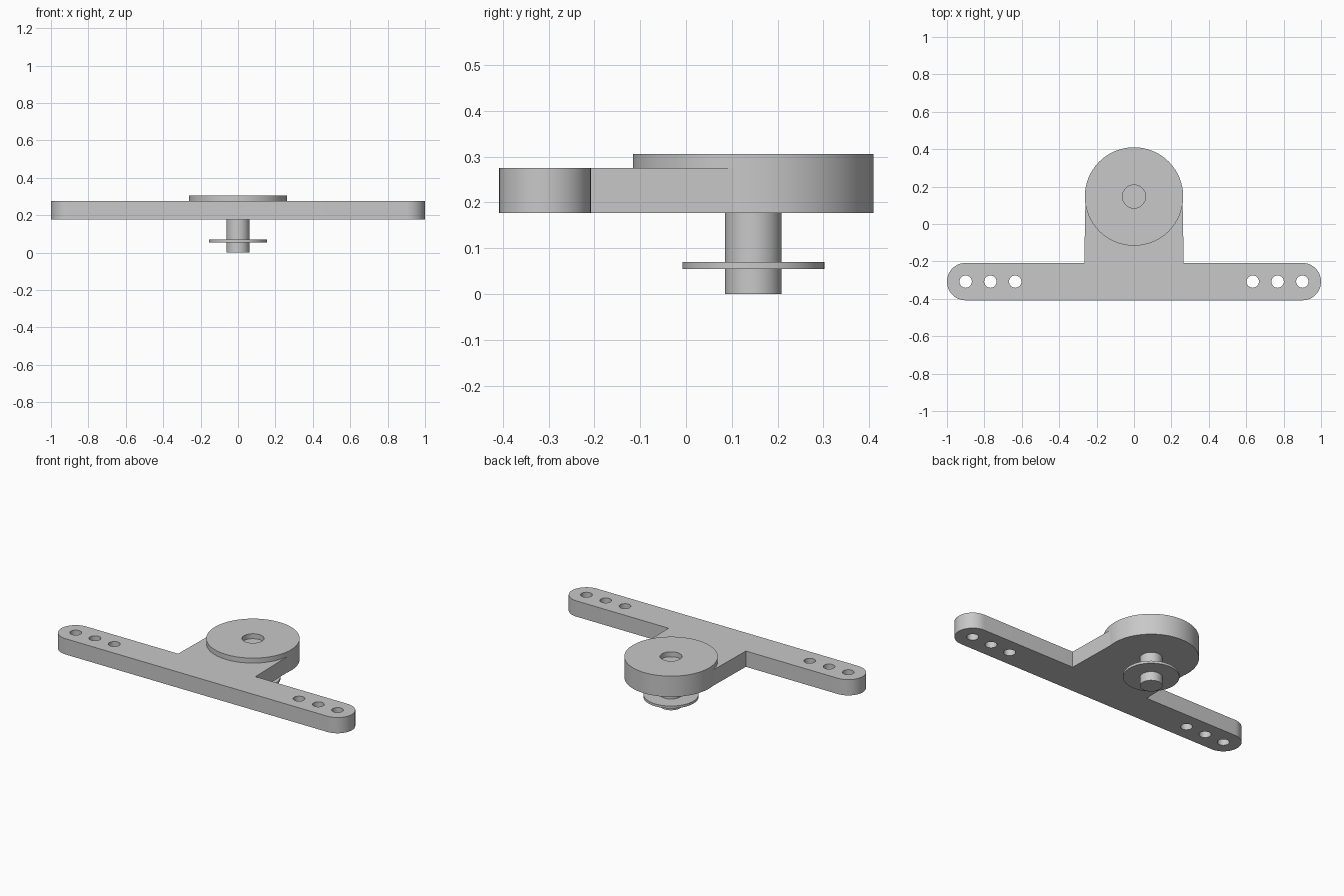
import bpy
import bmesh
from math import sin, cos, pi, radians

cube = bpy.data.objects.get("Cube")
if cube:
    bpy.data.objects.remove(cube, do_unlink=True)

GREY = (0.58, 0.58, 0.58, 1.0)
metal = bpy.data.materials.new("grey metal")
metal.use_nodes = True
metal.diffuse_color = GREY
metal.node_tree.nodes["Principled BSDF"].inputs["Base Color"].default_value = GREY

HUB_Y, HUB_R = 0.147, 0.263
BAR_Y, BAR_R, BAR_X = -0.308, 0.1, 0.9
BOTTOM, TOP, HUB_TOP = 0.177, 0.275, 0.306
SHAFT_R = 0.062


def arc(cx, cy, r, start, end, steps):
    """Points on an arc, angles in degrees."""
    angles = [radians(start + (end - start) * i / steps) for i in range(steps + 1)]
    return [(cx + r * cos(a), cy + r * sin(a)) for a in angles]


def prism(name, outline, z0, z1):
    """Extrude a flat outline between two heights."""
    bm = bmesh.new()
    face = bm.faces.new([bm.verts.new((x, y, z0)) for x, y in outline])
    top = bmesh.ops.extrude_face_region(bm, geom=[face])["geom"]
    verts = [v for v in top if isinstance(v, bmesh.types.BMVert)]
    bmesh.ops.translate(bm, verts=verts, vec=(0, 0, z1 - z0))
    bmesh.ops.recalc_face_normals(bm, faces=bm.faces)
    mesh = bpy.data.meshes.new(name)
    bm.to_mesh(mesh)
    bm.free()
    mesh.materials.append(metal)
    obj = bpy.data.objects.new(name, mesh)
    bpy.context.collection.objects.link(obj)
    return obj


def disc(name, x, y, r, z0, z1, sides=96):
    return prism(name, arc(x, y, r, 0, 360, sides)[:-1], z0, z1)


def activate(obj):
    bpy.ops.object.select_all(action='DESELECT')
    obj.select_set(True)
    bpy.context.view_layer.objects.active = obj


def combine(target, tool, operation):
    """Apply a boolean and remove its tool object."""
    tool.hide_render = True
    mod = target.modifiers.new(operation.lower(), 'BOOLEAN')
    mod.operation, mod.solver, mod.object = operation, 'EXACT', tool
    activate(target)
    bpy.ops.object.modifier_apply(modifier=mod.name)
    bpy.data.objects.remove(tool, do_unlink=True)


# T-shaped plate: rounded crossbar with an arm reaching back to the hub
arm_front, arm_back = 0.266, 0.26
outline = arc(BAR_X, BAR_Y, BAR_R, -90, 90, 24)
outline += [(arm_front, BAR_Y + BAR_R), (arm_back, 0.107),
            (-arm_back, 0.107), (-arm_front, BAR_Y + BAR_R)]
outline += arc(-BAR_X, BAR_Y, BAR_R, 90, 270, 24)
bracket = prism("bracket", outline, BOTTOM, TOP)

# Raised round hub with a shallow recess in its top
combine(bracket, disc("hub", 0, HUB_Y, HUB_R, BOTTOM, HUB_TOP), 'UNION')
combine(bracket, disc("recess_cutter", 0, HUB_Y, SHAFT_R, TOP, HUB_TOP + 0.1, 48), 'DIFFERENCE')

# Three mounting holes at each end of the crossbar
for side in (-1, 1):
    for x in (0.635, 0.768, 0.9):
        cutter = disc("hole_cutter", side * x, BAR_Y, 0.033, BOTTOM - 0.1, TOP + 0.1, 32)
        combine(bracket, cutter, 'DIFFERENCE')

# Shaft below the hub and its thin flange
shaft = disc("shaft", 0, HUB_Y, SHAFT_R, 0, BOTTOM + 0.02, 48)
combine(shaft, disc("flange", 0, HUB_Y, 0.155, 0.055, 0.07), 'UNION')

for obj in (bracket, shaft):
    activate(obj)
    bpy.ops.object.shade_smooth_by_angle(angle=radians(30))
